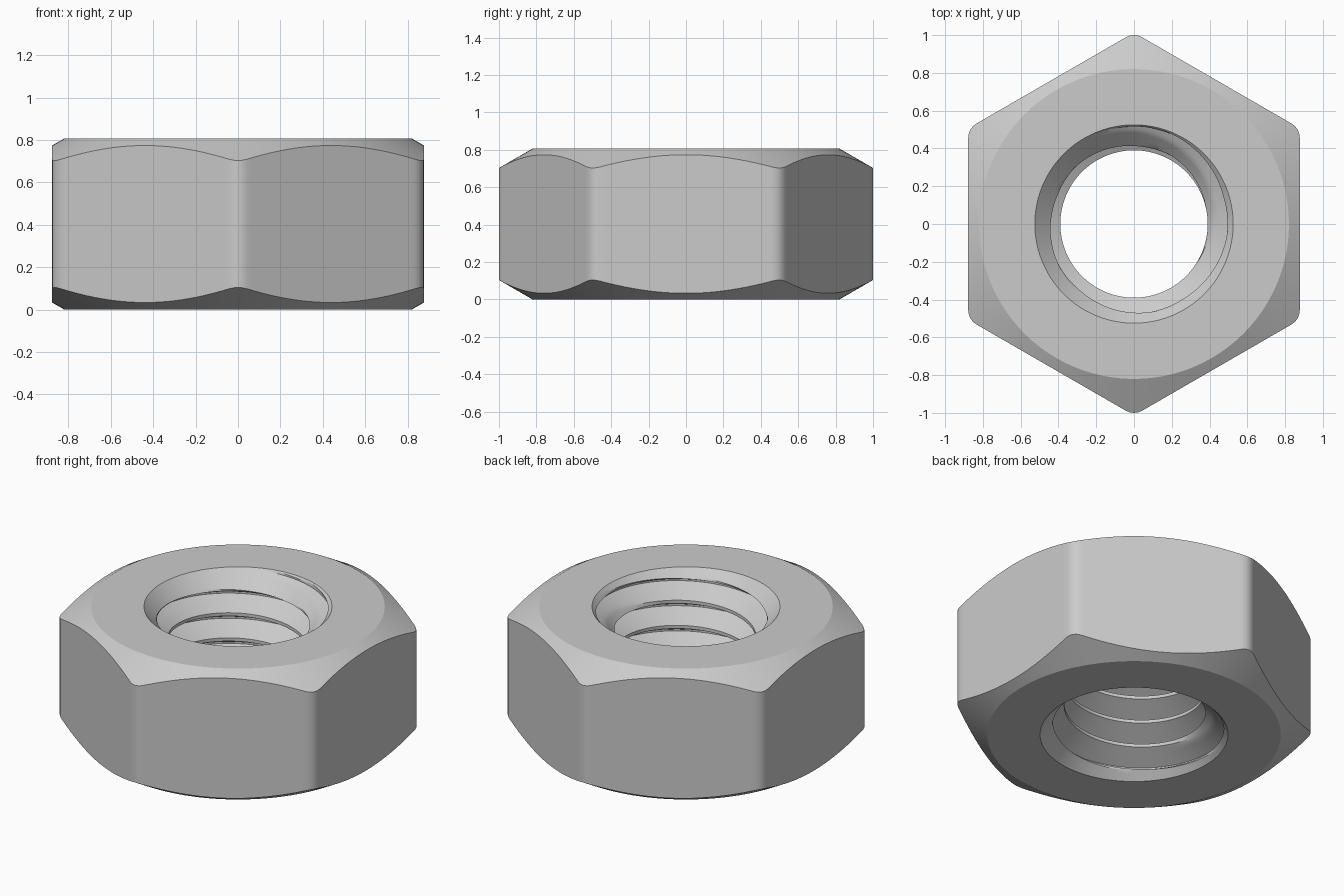
import bpy, bmesh, math

if "Cube" in bpy.data.objects:
    bpy.data.objects.remove(bpy.data.objects["Cube"])

H = 0.807                      # nut height
N = 288                        # angular steps
FLAT, FILLET = 0.8776, 0.0866  # half across flats, corner rounding
FACE_R, SINK_R = 0.82, 0.525   # flat ring outer / inner radius
MAJOR, MINOR, PITCH = 0.516, 0.39, 0.155
ROOT, CREST = 0.005, 0.01      # half widths of thread root and crest
ROOT_Z = 0.754                 # height of one thread root at angle 0


def hex_radius(deg):
    """Polar radius of the hexagon with rounded corners."""
    a = abs((deg + 30) % 60 - 30)
    if a <= 27.5:
        return FLAT / math.cos(math.radians(a))
    b, c = math.radians(30 - a), 1.0 - FILLET
    return c * math.cos(b) + math.sqrt(FILLET ** 2 - (c * math.sin(b)) ** 2)


def thread_profile():
    """One pitch of the thread as (height offset, radius)."""
    flank = PITCH / 2 - ROOT - CREST
    pts = [(-ROOT, MAJOR)]
    for k in range(7):
        t = k / 6
        pts.append((ROOT + flank * t, MAJOR + (MINOR - MAJOR) * t))
    for k in range(6):
        t = k / 6
        pts.append((PITCH / 2 + CREST + flank * t, MINOR + (MAJOR - MINOR) * t))
    return pts


rows = [(n * PITCH + u, r) for n in range(-6, 2) for u, r in thread_profile()]


def bore_column(t):
    """Thread widened by the countersinks at both ends."""
    col = []
    for u, r in rows:
        z = min(max(ROOT_Z + u + PITCH * t, 0.0), H)
        col.append((max(r, SINK_R - z, SINK_R - (H - z)), z))
    return col


def outer_column(deg):
    """Bottom ring, chamfer, side, chamfer, top ring."""
    rho = hex_radius(deg)
    drop = (rho - FACE_R) * math.tan(math.radians(30))
    return [(SINK_R, 0), (FACE_R, 0), (rho, drop),
            (rho, H - drop), (FACE_R, H), (SINK_R, H)]


bm = bmesh.new()


def sweep(column):
    """Skin a grid from (radius, z) columns around the axis."""
    prev = None
    for i in range(N + 1):
        a = 2 * math.pi * i / N
        cur = [bm.verts.new((r * math.cos(a), r * math.sin(a), z)) for r, z in column(i)]
        if prev:
            for j in range(len(cur) - 1):
                bm.faces.new((prev[j], cur[j], cur[j + 1], prev[j + 1]))
        prev = cur


# hexagonal body and threaded bore
sweep(lambda i: outer_column(360 * i / N))
sweep(lambda i: bore_column(i / N))
bmesh.ops.remove_doubles(bm, verts=bm.verts, dist=1e-5)
bmesh.ops.recalc_face_normals(bm, faces=bm.faces)

mesh = bpy.data.meshes.new("hex_nut")
bm.to_mesh(mesh)
bm.free()
nut = bpy.data.objects.new("hex_nut", mesh)
bpy.context.collection.objects.link(nut)
bpy.context.view_layer.objects.active = nut
nut.select_set(True)
bpy.ops.object.shade_smooth_by_angle(angle=math.radians(20))
